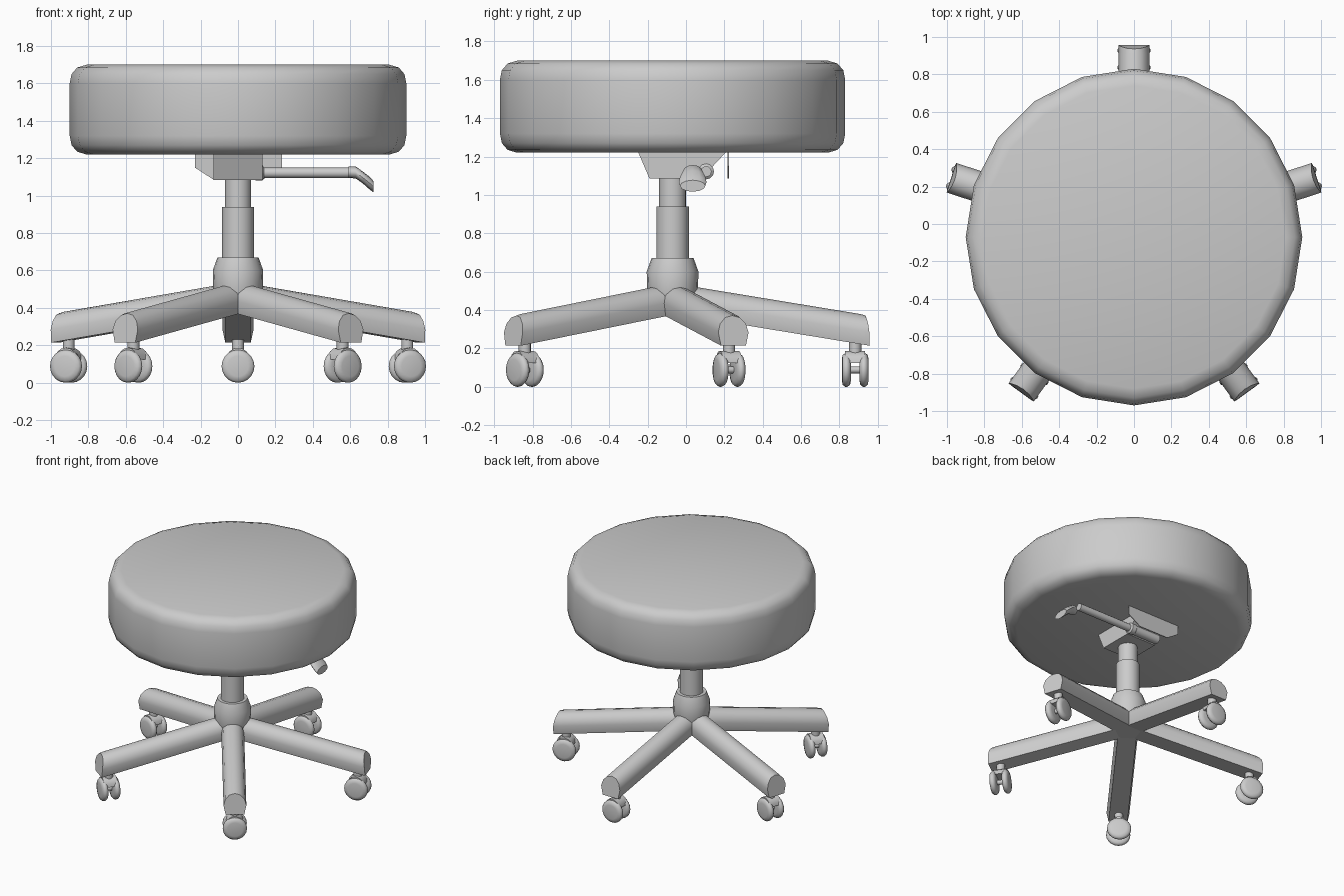
import bpy, bmesh, math
from mathutils import Vector, Matrix

if "Cube" in bpy.data.objects:
    bpy.data.objects.remove(bpy.data.objects["Cube"])

CENTRE = Matrix.Translation((0, -0.07, 0))


def finish(name, bm, matrix=CENTRE, angle=40):
    bmesh.ops.recalc_face_normals(bm, faces=bm.faces)
    mesh = bpy.data.meshes.new(name)
    bm.to_mesh(mesh)
    bm.free()
    mesh.transform(matrix)
    ob = bpy.data.objects.new(name, mesh)
    bpy.context.collection.objects.link(ob)
    bpy.ops.object.select_all(action='DESELECT')
    ob.select_set(True)
    bpy.context.view_layer.objects.active = ob
    bpy.ops.object.shade_smooth_by_angle(angle=math.radians(angle))
    return ob


def loft(name, rings, matrix=CENTRE, angle=40):
    """Skin equal-length closed rings and cap both ends."""
    bm = bmesh.new()
    loops = [[bm.verts.new(p) for p in ring] for ring in rings]
    n = len(rings[0])
    for a, b in zip(loops, loops[1:]):
        for i in range(n):
            j = (i + 1) % n
            bm.faces.new((a[i], a[j], b[j], b[i]))
    bm.faces.new(loops[0])
    bm.faces.new(loops[-1])
    return finish(name, bm, matrix, angle)


def lathe(name, profile, sides, matrix=CENTRE, angle=40):
    """Turn (radius, z) points around z."""
    rings = [[(r * math.cos(2 * math.pi * i / sides), r * math.sin(2 * math.pi * i / sides), z)
              for i in range(sides)] for r, z in profile]
    return loft(name, rings, matrix, angle)


def prism(name, bottom, top, matrix=Matrix.Identity(4)):
    return loft(name, [bottom, top], matrix, 25)


# seat cushion
lathe("seat", [(0.81, 1.22), (0.86, 1.235), (0.89, 1.27), (0.90, 1.32), (0.90, 1.60),
               (0.89, 1.65), (0.86, 1.685), (0.81, 1.70)], 20, angle=50)

# gas lift column and hub
lathe("inner_column", [(0.07, 0.9), (0.07, 1.225)], 20)
lathe("outer_column", [(0.085, 0.62), (0.085, 0.94)], 20)
lathe("hub", [(0.09, 0.37), (0.115, 0.42), (0.132, 0.5), (0.135, 0.6), (0.11, 0.67)], 20)

# seat bracket block and rear flange
prism("seat_bracket",
      [(x, y, 1.085) for x, y in ((-0.13, -0.19), (0.13, -0.19), (0.13, 0.08), (-0.13, 0.08))],
      [(x, y, 1.225) for x, y in ((-0.13, -0.25), (0.13, -0.25), (0.13, 0.21), (-0.13, 0.21))])
flange = [(-0.23, 1.225), (-0.23, 1.15), (-0.13, 1.085), (0.13, 1.085), (0.235, 1.15), (0.235, 1.225)]
prism("bracket_flange", [(x, 0.217, z) for x, z in flange], [(x, 0.223, z) for x, z in flange])

# height lever: stepped rod and bent paddle
ALONG_X = Matrix.Translation((0, 0.105, 1.122)) @ Matrix.Rotation(math.pi / 2, 4, 'Y')
lathe("lever_rod", [(0.036, -0.13), (0.036, 0.09), (0.041, 0.095), (0.041, 0.13),
                    (0.028, 0.14), (0.028, 0.61)], 12, ALONG_X)
paddle = []
for x, z, w, h in ((0.59, 1.125, 0.032, 0.030), (0.63, 1.124, 0.05, 0.032), (0.67, 1.095, 0.066, 0.032),
                   (0.705, 1.066, 0.072, 0.034), (0.725, 1.047, 0.066, 0.030)):
    paddle.append([(x, 0.105 + w * math.cos(math.tau * i / 12), z + h * math.sin(math.tau * i / 12))
                   for i in range(12)])
loft("lever_paddle", paddle)

# leg cross-section: flat bottom, faceted dome on top (side, height)
HALF = [(0.068, 0), (0.083, 0.07), (0.07, 0.115), (0.04, 0.147)]
SECTION = HALF + [(0, 0.157)] + [(-s, h) for s, h in reversed(HALF)]


def leg_ring(r, z, dome):
    # the dome value pulls the crown inward to round the tip
    return [(r - dome * (h / 0.157) ** 3, s, z + h) for s, h in SECTION]


# wheel profile, axis along local z
WHEEL = [(0.055, -0.024), (0.078, -0.019), (0.088, -0.006), (0.088, 0.006), (0.078, 0.019), (0.055, 0.024)]

# five legs, each with a twin-wheel caster; side casters are swivelled
for n, (deg, swivel) in enumerate(((90, 0), (18, 90), (162, 90), (234, 0), (306, 0)), 1):
    spin = CENTRE @ Matrix.Rotation(math.radians(deg), 4, 'Z')
    loft(f"leg_{n}", [leg_ring(0.03, 0.378, 0), leg_ring(0.98, 0.222, 0), leg_ring(1.028, 0.214, 0.022)],
         spin, 35)
    place = spin @ Matrix.Translation((0.952, 0, 0)) @ Matrix.Rotation(math.radians(swivel), 4, 'Z')
    lathe(f"caster_stem_{n}", [(0.032, 0.15), (0.032, 0.25)], 12, place)
    # curved hood bridging the wheels
    arc = [(0.062 * math.cos(a), 0.125 + 0.062 * math.sin(a))
           for a in (math.pi * i / 8 for i in range(9))]
    prism(f"caster_hood_{n}", [(-0.052, y, z) for y, z in arc], [(0.052, y, z) for y, z in arc], place)
    for side, off in (("inner", -0.046), ("outer", 0.046)):
        lathe(f"caster_wheel_{side}_{n}", WHEEL, 20,
              place @ Matrix.Translation((off, 0, 0.088)) @ Matrix.Rotation(math.pi / 2, 4, 'Y'), 50)
    lathe(f"caster_axle_{n}", [(0.018, -0.046), (0.018, 0.046)], 10,
          place @ Matrix.Translation((0, 0, 0.088)) @ Matrix.Rotation(math.pi / 2, 4, 'Y'))
